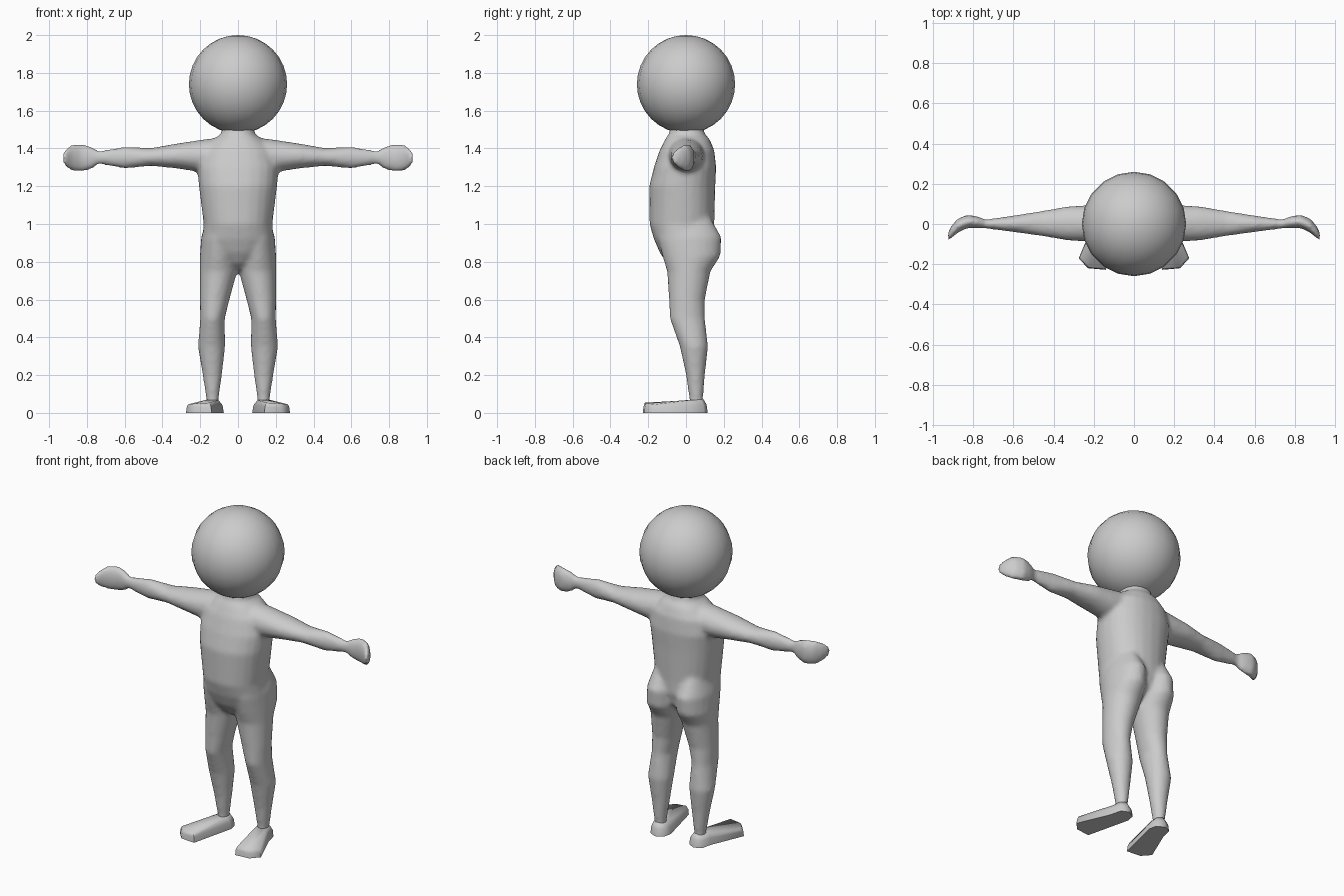
import bpy, bmesh, math

if "Cube" in bpy.data.objects:
    bpy.data.objects.remove(bpy.data.objects["Cube"])


def link(name, bm, angle):
    bmesh.ops.recalc_face_normals(bm, faces=bm.faces)
    me = bpy.data.meshes.new(name)
    bm.to_mesh(me)
    bm.free()
    ob = bpy.data.objects.new(name, me)
    bpy.context.collection.objects.link(ob)
    bpy.ops.object.select_all(action='DESELECT')
    bpy.context.view_layer.objects.active = ob
    ob.select_set(True)
    bpy.ops.object.shade_smooth_by_angle(angle=math.radians(angle))
    return ob


def bridge(bm, rings):
    n = len(rings[0])
    for a, b in zip(rings, rings[1:]):
        for i in range(n):
            j = (i + 1) % n
            bm.faces.new((a[i], a[j], b[j], b[i]))
    bm.faces.new(rings[0])
    bm.faces.new(rings[-1])


def loft(bm, sections, axis, side=1, power=2.0, n=24):
    """Each section: position along axis, then min/max of the two other axes."""
    rings = []
    for t, a0, a1, b0, b1 in sections:
        ring = []
        for i in range(n):
            c, s = math.cos(2 * math.pi * i / n), math.sin(2 * math.pi * i / n)
            u = math.copysign(abs(c) ** (2 / power), c)
            v = math.copysign(abs(s) ** (2 / power), s)
            a = (a0 + a1) / 2 + (a1 - a0) / 2 * u
            b = (b0 + b1) / 2 + (b1 - b0) / 2 * v
            p = (a, b, t) if axis == 'z' else (t, a, b)
            ring.append(bm.verts.new((p[0] * side, p[1], p[2])))
        rings.append(ring)
    bridge(bm, rings)


torso = [(1.52, -.085, .085, -.085, .09), (1.475, -.09, .09, -.09, .10),
         (1.45, -.13, .13, -.11, .125), (1.39, -.19, .19, -.14, .15),
         (1.30, -.215, .215, -.17, .16), (1.20, -.207, .207, -.195, .155),
         (1.00, -.182, .182, -.193, .15), (.92, -.19, .19, -.17, .15),
         (.85, -.16, .16, -.14, .13), (.79, -.07, .07, -.10, .07),
         (.76, -.02, .02, -.06, .03)]
leg = [(1.05, .04, .16, -.10, .12), (.93, 0, .195, -.15, .188),
       (.83, 0, .202, -.125, .182), (.75, .004, .202, -.10, .13),
       (.60, .045, .202, -.09, .10), (.50, .07, .20, -.086, .10),
       (.35, .068, .212, -.032, .117), (.20, .085, .187, 0, .10),
       (.07, .103, .167, .018, .09), (.03, .103, .167, .018, .09)]
arm = [(.08, -.10, .10, 1.29, 1.46), (.20, -.09, .095, 1.275, 1.445),
       (.33, -.082, .088, 1.295, 1.425), (.46, -.06, .065, 1.308, 1.402),
       (.60, -.04, .042, 1.294, 1.408), (.74, -.022, .022, 1.318, 1.387),
       (.775, -.02, .037, 1.29, 1.41), (.83, -.02, .046, 1.276, 1.424),
       (.88, -.045, .025, 1.28, 1.42), (.91, -.072, -.012, 1.30, 1.40),
       (.926, -.08, -.045, 1.325, 1.375)]

# Body: torso, arms with mitten hands and legs fused into one smooth skin
bm = bmesh.new()
loft(bm, torso, 'z', power=2.2)
for side in (-1, 1):
    loft(bm, leg, 'z', side)
    loft(bm, arm, 'x', side)
body = link("body", bm, 180)
rm = body.modifiers.new("fuse", 'REMESH')
rm.mode = 'VOXEL'
rm.voxel_size = .013
rm.use_smooth_shade = True
sm = body.modifiers.new("soften", 'SMOOTH')
sm.factor = .5
sm.iterations = 5

# Head: faceted-outline sphere
bm = bmesh.new()
bmesh.ops.create_uvsphere(bm, u_segments=20, v_segments=16, radius=.26)
bmesh.ops.translate(bm, verts=bm.verts, vec=(0, 0, 1.74))
link("head", bm, 60)

# Feet: flat sole outline and a raised upper outline, toes turned out
sole = [(.085, .09), (.13, .115), (.175, .095), (.19, .03),
        (.275, -.17), (.23, -.22), (.14, -.228), (.075, .04)]
upper = [(.105, .077, .07), (.132, .09, .075), (.165, .077, .07), (.172, .03, .068),
         (.265, -.165, .045), (.222, -.212, .05), (.15, -.218, .054), (.103, .03, .068)]
for side, word in ((-1, "left"), (1, "right")):
    bm = bmesh.new()
    low = [bm.verts.new((x * side, y, 0)) for x, y in sole]
    mid = [bm.verts.new(((x * .75 + u * .25) * side, y * .75 + v * .25, w * .6))
           for (x, y), (u, v, w) in zip(sole, upper)]
    top = [bm.verts.new((x * side, y, z)) for x, y, z in upper]
    bridge(bm, [low, mid, top])
    link("foot_" + word, bm, 70)
